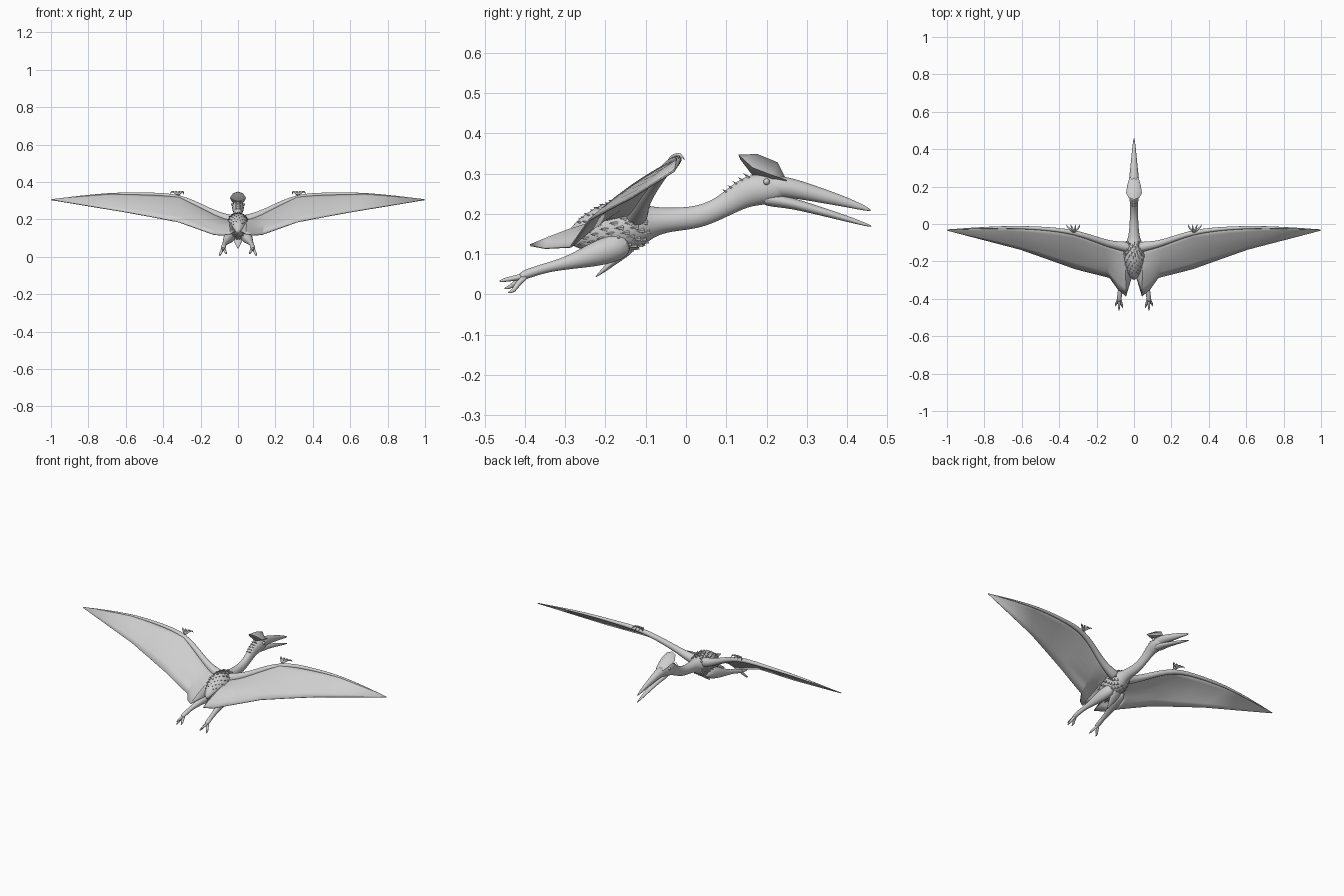
import bpy, bmesh, math
from mathutils import Vector, Matrix

cube = bpy.data.objects.get("Cube")
if cube:
    bpy.data.objects.remove(cube)

skin = bpy.data.materials.new("pale grey skin")
skin.use_nodes = True
grey = (0.62, 0.62, 0.62, 1)
skin.diffuse_color = grey
skin.node_tree.nodes["Principled BSDF"].inputs["Base Color"].default_value = grey


def finish(name, bm, mirror=False, subsurf=0, thickness=0, angle=50):
    """Turn a bmesh into a shaded object with its modifiers."""
    bmesh.ops.recalc_face_normals(bm, faces=bm.faces)
    mesh = bpy.data.meshes.new(name)
    bm.to_mesh(mesh)
    bm.free()
    mesh.materials.append(skin)
    obj = bpy.data.objects.new(name, mesh)
    bpy.context.collection.objects.link(obj)
    bpy.ops.object.select_all(action='DESELECT')
    bpy.context.view_layer.objects.active = obj
    obj.select_set(True)
    bpy.ops.object.shade_smooth_by_angle(angle=math.radians(angle))
    if thickness:
        mod = obj.modifiers.new("thickness", 'SOLIDIFY')
        mod.thickness = thickness
        mod.offset = 0
    if mirror:
        obj.modifiers.new("mirror", 'MIRROR')
    if subsurf:
        mod = obj.modifiers.new("smooth", 'SUBSURF')
        mod.levels = mod.render_levels = subsurf
    return obj


def tube(bm, rows, sides=10):
    """Loft elliptical rings; each row is x, y, z, half width, half height."""
    centres = [Vector(r[:3]) for r in rows]
    rings = []
    for i, row in enumerate(rows):
        along = centres[min(i + 1, len(rows) - 1)] - centres[max(i - 1, 0)]
        side = along.cross(Vector((0, 0, 1))).normalized()
        up = side.cross(along).normalized()
        ring = []
        for k in range(sides):
            a = math.tau * k / sides
            ring.append(bm.verts.new(centres[i] + side * row[3] * math.cos(a)
                                     + up * row[4] * math.sin(a)))
        rings.append(ring)
    for a, b in zip(rings, rings[1:]):
        for k in range(sides):
            n = (k + 1) % sides
            bm.faces.new((a[k], a[n], b[n], b[k]))
    bm.faces.new(rings[0])
    bm.faces.new(rings[-1])


def loft(name, paths, mirror=False, sides=10, subsurf=2):
    bm = bmesh.new()
    for rows in paths:
        tube(bm, rows, sides)
    return finish(name, bm, mirror, subsurf, angle=80)


def centred(rows):
    return [(0, *r) for r in rows]


# Body, neck and skull in one sweep from rump to brow
torso = [(-.30, .135, .006, .006), (-.27, .145, .032, .036),
         (-.22, .155, .052, .062), (-.17, .166, .064, .073),
         (-.12, .174, .056, .06), (-.085, .181, .036, .039),
         (-.04, .186, .027, .03), (.03, .19, .023, .029),
         (.09, .216, .021, .027), (.14, .251, .025, .037),
         (.18, .262, .034, .043), (.22, .262, .031, .034),
         (.25, .258, .02, .02)]
loft("body_and_neck", [centred(torso)], sides=12)

# Long open beak
loft("upper_beak", [centred([(.19, .268, .034, .034), (.25, .268, .027, .027),
                             (.32, .25, .019, .021), (.40, .229, .011, .013),
                             (.462, .208, .003, .004)])])
loft("lower_beak", [centred([(.18, .24, .03, .022), (.25, .23, .023, .015),
                             (.32, .211, .016, .012), (.40, .188, .01, .008),
                             (.464, .168, .003, .003)])])

# Roof-shaped head crest
ridge = [(0, .248, .288), (0, .228, .328), (0, .177, .349), (0, .13, .347)]
eave = [(.024, .25, .284), (.034, .215, .296), (.043, .165, .315), (.028, .14, .338)]
base = [(0, .25, .272), (0, .21, .278), (0, .165, .296), (0, .135, .335)]
bm = bmesh.new()
r, e, b = [[bm.verts.new(p) for p in line] for line in (ridge, eave, base)]
for i in range(3):
    bm.faces.new((r[i], e[i], e[i + 1], r[i + 1]))
    bm.faces.new((e[i], b[i], b[i + 1], e[i + 1]))
bm.faces.new((r[0], e[0], b[0]))
bm.faces.new((r[3], e[3], b[3]))
finish("head_crest", bm, mirror=True, angle=30)

# Eyes
bm = bmesh.new()
bmesh.ops.create_uvsphere(bm, u_segments=12, v_segments=8, radius=.008,
                          matrix=Matrix.Translation((.03, .2, .28)))
finish("eyes", bm, mirror=True)

# Wing membranes: stations run from the root to the tip
lead = [(.02, -.13, .19), (.05, -.12, .2), (.09, -.115, .213), (.16, -.1, .246),
        (.315, -.04, .328), (.5, -.022, .334), (.69, -.015, .338), (.998, -.03, .306)]
trail = [(.012, -.28, .135), (.042, -.387, .122), (.085, -.35, .115),
         (.13, -.287, .118), (.315, -.24, .185), (.46, -.188, .213),
         (.61, -.135, .24), (.998, -.034, .304)]
bm = bmesh.new()
STEPS = 6
grid = []
for front, back in zip(lead, trail):
    chord = (Vector(front) - Vector(back)).length
    line = []
    for s in range(STEPS + 1):
        t = s / STEPS
        p = Vector(front).lerp(Vector(back), t)
        p.z += .04 * chord * math.sin(math.pi * t)
        line.append(bm.verts.new(p))
    grid.append(line)
for a, b in zip(grid, grid[1:]):
    for s in range(STEPS):
        bm.faces.new((a[s], a[s + 1], b[s + 1], b[s]))
finish("wing_membranes", bm, mirror=True, thickness=.005, angle=25)

# Arm and long wing finger along the leading edge
arm_radius = [.03, .03, .024, .018, .015, .01, .008, .002]
loft("wing_arms", [[(*p, q, q) for p, q in zip(lead, arm_radius)]], mirror=True, sides=8)

# Hooked claws at the wrist
claws = []
for x in (.29, .312, .335, .358):
    claws.append([(.32, -.045, .328, .007, .007),
                  ((x + .32) / 2, -.03, .347, .006, .006),
                  (x, -.014, .35, .005, .005),
                  (x + .003, -.002, .332, .001, .001)])
loft("wrist_claws", claws, mirror=True, sides=6, subsurf=1)

# Trailing legs
loft("legs", [[(.03, -.14, .13, .03, .035), (.045, -.2, .108, .033, .037),
               (.056, -.25, .092, .025, .027), (.066, -.295, .078, .016, .017),
               (.073, -.345, .067, .012, .012), (.078, -.39, .053, .014, .013),
               (.08, -.415, .043, .012, .01)]], mirror=True)

# Toes, each ending in a claw
toes = []
for x, y, z in ((.062, -.452, .014), (.08, -.465, .032), (.098, -.443, .004)):
    toes.append([(.079, -.39, .05, .01, .01),
                 ((x + .08) / 2, -.42, z * .5 + .025, .009, .008),
                 (x, y + .017, z + .005, .007, .007),
                 (x, y, z, .001, .002)])
loft("toes", toes, mirror=True, sides=6, subsurf=1)

# Pointed tail blade under the rump
loft("tail_blade", [centred([(-.13, .122, .034, .016), (-.17, .091, .028, .012),
                             (-.228, .04, .002, .002)])], subsurf=1)


def spike(bm, place, direction, radius, length):
    turn = direction.to_track_quat('Z', 'Y').to_matrix().to_4x4()
    bmesh.ops.create_cone(bm, cap_ends=True, segments=5, radius1=radius, radius2=0,
                          depth=length, matrix=Matrix.Translation(place) @ turn)


# Shaggy scales spiralling around the torso
bm = bmesh.new()
COUNT = 150
for i in range(COUNT):
    y = -.265 + .165 * i / COUNT
    for a, b in zip(torso, torso[1:]):
        if a[0] <= y <= b[0]:
            t = (y - a[0]) / (b[0] - a[0])
            z, rx, rz = [a[k] + (b[k] - a[k]) * t for k in (1, 2, 3)]
    turn = i * 2.4
    out = Vector((math.cos(turn), 0, math.sin(turn)))
    place = Vector((out.x * rx * .97, y, z + out.z * rz * .97))
    spike(bm, place, out * .4 + Vector((0, -1, 0)), .007, .022)
finish("body_scales", bm, angle=20)

# Short bristles on the nape
bm = bmesh.new()
for i in range(5):
    for x in (-.01, 0, .01):
        y = .1 + .013 * i
        spike(bm, Vector((x, y, .252 + .75 * (y - .1) + .002)),
              Vector((x * 8, -1, .8)), .006, .028)
finish("nape_bristles", bm, angle=20)
